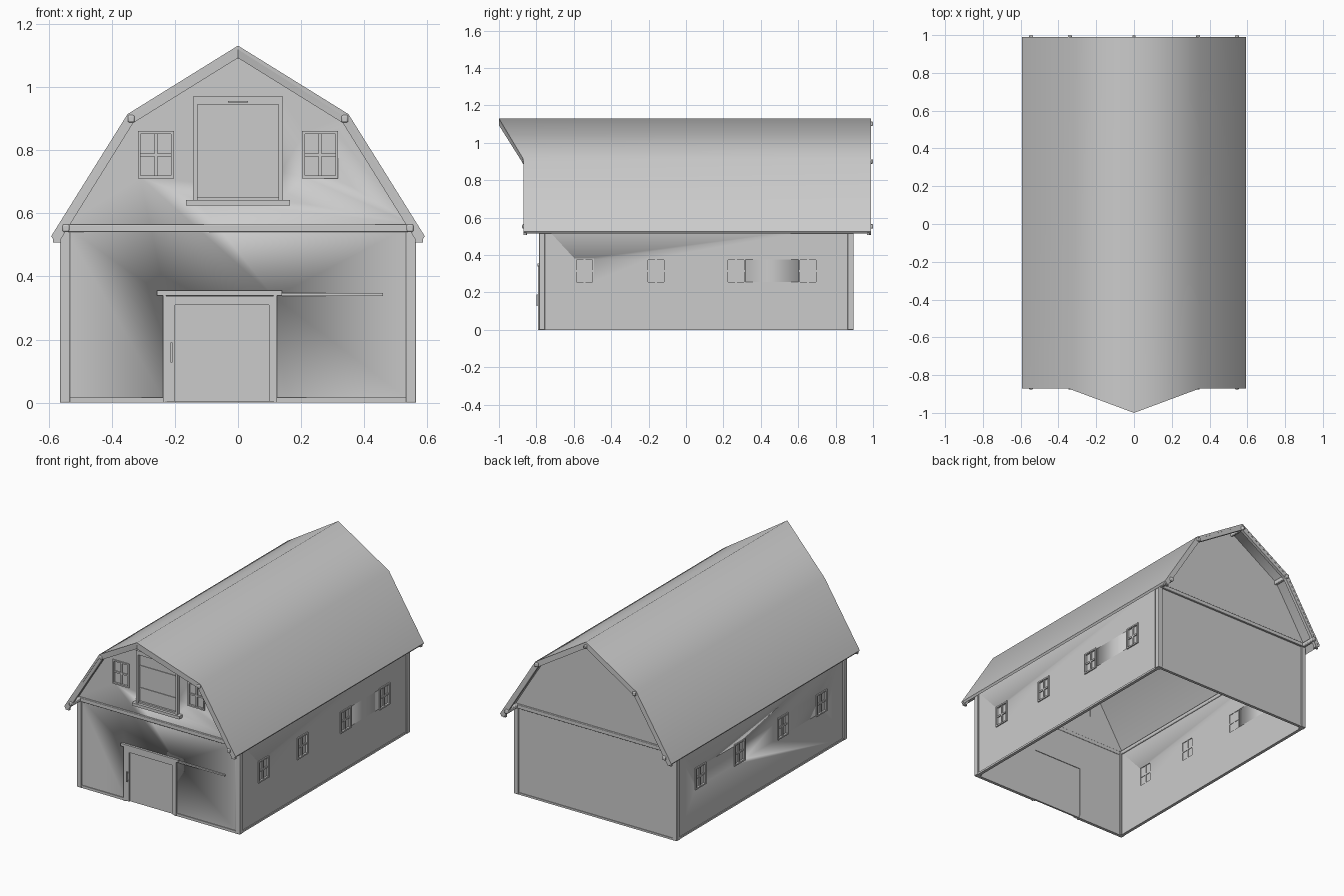
import bpy, bmesh
from math import radians
from mathutils import Matrix

if "Cube" in bpy.data.objects:
    bpy.data.objects.remove(bpy.data.objects["Cube"])

FRONT, BACK, HALF = -0.78, 0.89, 0.555   # wall planes
T = 0.014                                # wall thickness


def finish(name, bm, bevel=0, angle=30):
    bmesh.ops.recalc_face_normals(bm, faces=bm.faces)
    me = bpy.data.meshes.new(name)
    bm.to_mesh(me)
    bm.free()
    ob = bpy.data.objects.new(name, me)
    bpy.context.collection.objects.link(ob)
    bpy.ops.object.select_all(action='DESELECT')
    ob.select_set(True)
    bpy.context.view_layer.objects.active = ob
    bpy.ops.object.shade_smooth_by_angle(angle=radians(angle))
    if bevel:
        m = ob.modifiers.new("bevel", 'BEVEL')
        m.width, m.segments = bevel, 2
    return ob


def boxes(name, items, mat=Matrix(), bevel=0):
    """One object from boxes given as x0, x1, y0, y1, z0, z1."""
    bm = bmesh.new()
    for x0, x1, y0, y1, z0, z1 in items:
        m = (mat @ Matrix.Translation(((x0 + x1) / 2, (y0 + y1) / 2, (z0 + z1) / 2))
             @ Matrix.Diagonal((x1 - x0, y1 - y0, z1 - z0, 1)))
        bmesh.ops.create_cube(bm, size=1, matrix=m)
    return finish(name, bm, bevel)


def prism(name, prof, y0, y1):
    bm = bmesh.new()
    f = bm.faces.new([bm.verts.new((x, y0, z)) for x, z in prof])
    ext = bmesh.ops.extrude_face_region(bm, geom=[f])["geom"]
    bmesh.ops.translate(bm, vec=(0, y1 - y0, 0),
                        verts=[v for v in ext if isinstance(v, bmesh.types.BMVert)])
    return finish(name, bm)


def cut(wall, holes):
    cutter = boxes("hole_cutter", holes)
    cutter.hide_render = True
    m = wall.modifiers.new("holes", 'BOOLEAN')
    m.operation, m.solver, m.object = 'DIFFERENCE', 'EXACT', cutter
    bpy.context.view_layer.objects.active = wall
    bpy.ops.object.modifier_apply(modifier=m.name)
    bpy.data.objects.remove(cutter)


def window(name, loc, turn, w, h):
    """Framed four-pane window, facing local -y."""
    a, b, f = w / 2, h / 2, 0.009
    boxes(name, [
        (-a, -a + f, -.007, T, -b, b), (a - f, a, -.007, T, -b, b),
        (-a, a, -.007, T, b - f, b), (-a, a, -.007, T, -b, -b + f),
        (-.005, .005, -.002, T - .002, -b, b), (-a, a, -.002, T - .002, -.005, .005),
        (-a + .002, a - .002, .005, .009, -b + .002, b - .002),
    ], Matrix.Translation(loc) @ Matrix.Rotation(radians(turn), 4, 'Z'))


# Gable end walls
gable = [(-HALF, 0), (HALF, 0), (HALF, .565), (.34, .905), (0, 1.115),
         (-.34, .905), (-HALF, .565)]
front_wall = prism("front_wall", gable, FRONT, FRONT + T)
prism("back_wall", gable, BACK - T, BACK)
cut(front_wall, [(-.23, .115, -1, -.7, -.1, .335), (-.135, .135, -1, -.7, .645, .965),
                 (-.31, -.21, -1, -.7, .715, .855), (.21, .31, -1, -.7, .715, .855)])

# Side walls with four windows each
WIN_Y = (-.543, -.16, .267, .652)
for s, side in ((-1, "left"), (1, "right")):
    a, b = sorted((s * HALF, s * (HALF - T)))
    wall = boxes(side + "_wall", [(a, b, FRONT + T, BACK - T, 0, .565)])
    cut(wall, [(a - .1, b + .1, y - .047, y + .047, .255, .375) for y in WIN_Y])
    for i, y in enumerate(WIN_Y):
        window(f"{side}_window_{i + 1}", (s * HALF, y, .315), s * 90, .103, .135)
    window(side + "_gable_window", (s * .26, FRONT, .785), 0, .115, .15)

# Corner posts, cross beams and base boards
boxes("corner_posts", [(min(s * .532, s * .564), max(s * .532, s * .564), y, y + .032, 0, .555)
                       for s in (-1, 1) for y in (FRONT - .006, BACK - .026)], bevel=.003)
boxes("cross_beams", [(-.55, .55, y, y + .028, .54, .565)
                      for y in (FRONT - .012, BACK - .016)], bevel=.003)
boxes("base_boards", [(-.56, -.225, FRONT - .005, FRONT + T, 0, .016),
                      (.115, .56, FRONT - .005, FRONT + T, 0, .016),
                      (-.56, .56, BACK - T, BACK + .004, 0, .012),
                      (-.56, -.542, FRONT, BACK, 0, .012), (.542, .56, FRONT, BACK, 0, .012)])

# Gambrel roof sheet with pointed prow over the front
roof = [(-.592, .527), (-.35, .914), (0, 1.131), (.35, .914), (.592, .527)]
inner = [(-.568, .507), (-.332, .886), (0, 1.092), (.332, .886), (.568, .507)]
prow = [-.87, -.87, -1, -.87, -.87]
under = [(x * .985, z - .012) for x, z in roof]
REAR = .99


def ribbon(name, outer, inside, ya, yb, angle):
    """Solid folded strip between two profiles, from ya to yb."""
    bm = bmesh.new()
    rings = [[bm.verts.new(p) for p in ((o[0], a, o[1]), (o[0], b, o[1]),
                                        (n[0], b, n[1]), (n[0], a, n[1]))]
             for o, n, a, b in zip(outer, inside, ya, yb)]
    for r, q in zip(rings, rings[1:]):
        for k in range(4):
            bm.faces.new((r[k], r[(k + 1) % 4], q[(k + 1) % 4], q[k]))
    bm.faces.new(rings[0])
    bm.faces.new(rings[-1])
    finish(name, bm, angle=angle)


ribbon("roof", roof, under, prow, [REAR] * 5, 66)

# Rake boards at both roof ends
rake = [(x * .997, z - .004) for x, z in roof]
ribbon("front_rake_board", rake, inner, [y + .001 for y in prow], [y + .02 for y in prow], 20)
ribbon("back_rake_board", rake, inner, [REAR - .02] * 5, [REAR - .001] * 5, 20)

# Purlins along the ridge, kinks and eaves
purlins = [(-.009, .009, -.992, 1, 1.09, 1.114)]
for s in (-1, 1):
    for x, z in ((.338, .9), (.545, .553)):
        purlins.append((s * x - .011, s * x + .011, -.876, 1, z - .012, z + .012))
boxes("purlins", purlins, bevel=.005)
boxes("eave_end_blocks", [(s * .573 - .013, s * .573 + .013, y, y + .014, .507, .532)
                          for s in (-1, 1) for y in (-.868, REAR - .022)])

# Sliding barn door, frame, header and rail
Y = FRONT
boxes("barn_door", [(-.228, .112, Y - .001, Y + .010, .004, .335),
                    (-.228, -.2, Y - .008, Y, .004, .338), (.098, .113, Y - .008, Y, .004, .338),
                    (-.2, .098, Y - .008, Y, .31, .338)])
boxes("door_jambs", [(-.238, -.228, Y - .01, Y + T, 0, .34), (.113, .123, Y - .01, Y + T, 0, .34)])
boxes("door_header", [(-.257, .14, Y - .014, Y, .34, .356)])
boxes("door_rail", [(.14, .46, Y - .009, Y, .338, .347)])
boxes("door_handle", [(-.214, -.208, Y - .018, Y - .013, .128, .19),
                      (-.214, -.208, Y - .016, Y - .006, .13, .138),
                      (-.214, -.208, Y - .016, Y - .006, .18, .188)])

# Hay loft door with frame, sill and latch
boxes("loft_frame", [(-.143, -.128, Y - .022, Y + T, .64, .97), (.128, .143, Y - .022, Y + T, .64, .97),
                     (-.143, .143, Y - .022, Y + T, .945, .97), (-.128, .128, Y - .016, Y + T, .64, .652)])
boxes("loft_door", [(-.13, .13, Y - .004, Y + .010, .65, .95),
                    (-.128, .128, Y - .008, Y, .73, .737), (-.128, .128, Y - .008, Y, .868, .875)])
boxes("loft_sill", [(-.164, .164, Y - .034, Y, .624, .642)])
boxes("loft_latch", [(-.032, .032, Y - .028, Y - .02, .951, .956)])
